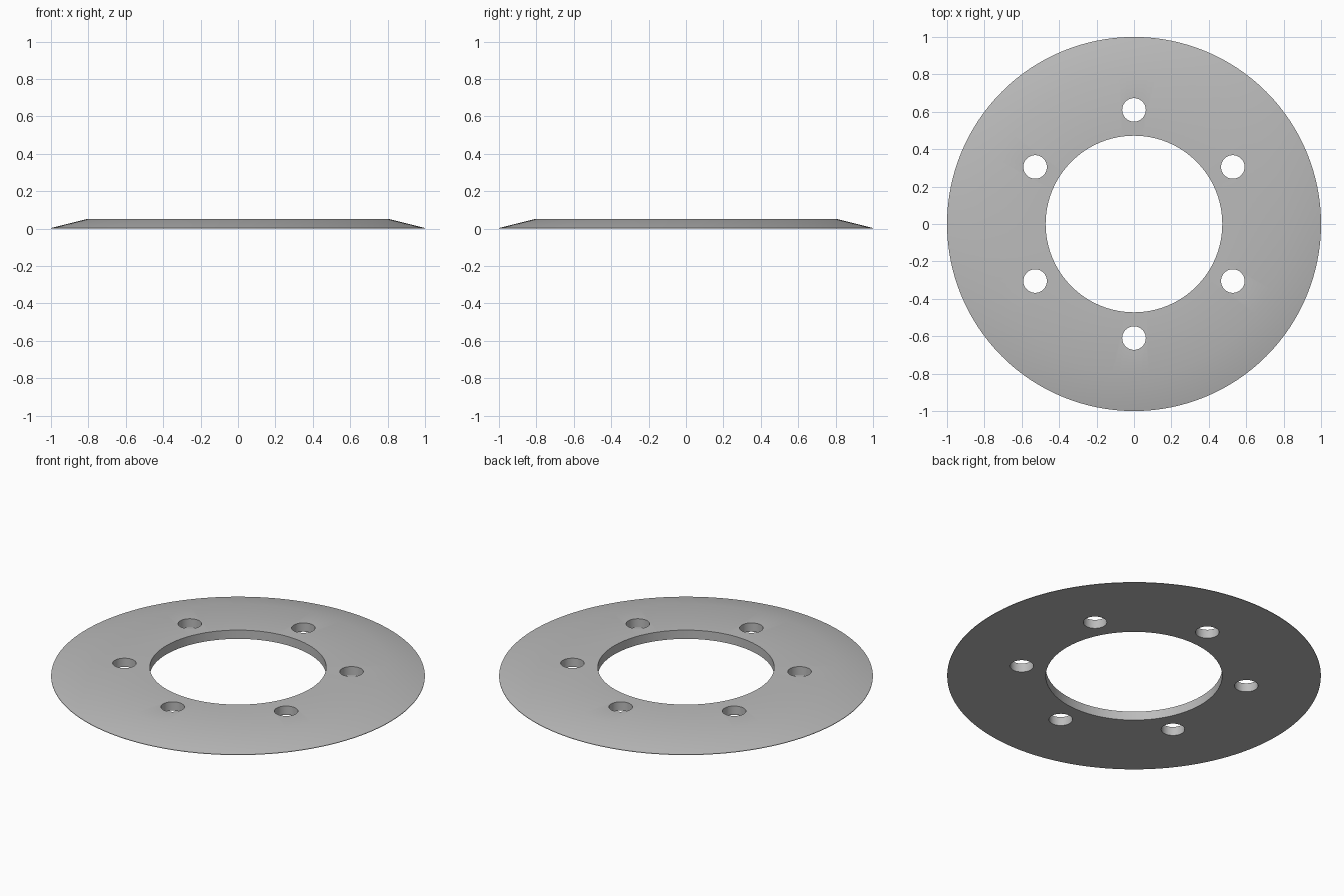
import bpy
import bmesh
from math import cos, sin, pi, radians

SEGMENTS = 128
HEIGHT = 0.052
HOLES = 6
HOLE_RING = 0.61
HOLE_RADIUS = 0.063

cube = bpy.data.objects.get("Cube")
if cube:
    bpy.data.objects.remove(cube, do_unlink=True)


def make_object(name, bm):
    bmesh.ops.recalc_face_normals(bm, faces=bm.faces)
    mesh = bpy.data.meshes.new(name)
    bm.to_mesh(mesh)
    bm.free()
    obj = bpy.data.objects.new(name, mesh)
    bpy.context.collection.objects.link(obj)
    return obj


# Single grey material
grey = bpy.data.materials.new("light grey")
grey.use_nodes = True
colour = (0.5, 0.5, 0.5, 1)
grey.diffuse_color = colour
grey.node_tree.nodes["Principled BSDF"].inputs["Base Color"].default_value = colour

# Ring: closed cross-section with a sloping outer bevel, swept round z
profile = [(0.472, 0), (1.0, 0), (1.0, 0.003), (0.805, HEIGHT), (0.472, HEIGHT)]
bm = bmesh.new()
rings = []
for i in range(SEGMENTS):
    a = 2 * pi * i / SEGMENTS
    rings.append([bm.verts.new((r * cos(a), r * sin(a), z)) for r, z in profile])
for i, ring in enumerate(rings):
    following = rings[(i + 1) % SEGMENTS]
    for j in range(len(profile)):
        k = (j + 1) % len(profile)
        bm.faces.new((ring[j], following[j], following[k], ring[k]))
flange = make_object("flange_ring", bm)
flange.data.materials.append(grey)

# Bolt holes: one cutter holding all the cylinders
bm = bmesh.new()
for i in range(HOLES):
    a = pi / 2 + 2 * pi * i / HOLES
    made = bmesh.ops.create_cone(bm, cap_ends=True, segments=48, radius1=HOLE_RADIUS,
                                 radius2=HOLE_RADIUS, depth=0.4)
    bmesh.ops.translate(bm, verts=made["verts"],
                        vec=(HOLE_RING * cos(a), HOLE_RING * sin(a), 0))
cutter = make_object("bolt_hole_cutter", bm)
cutter.data.materials.append(grey)
cutter.hide_render = True

# Cut the holes, then smooth the round surfaces
bpy.ops.object.select_all(action="DESELECT")
flange.select_set(True)
bpy.context.view_layer.objects.active = flange
cut = flange.modifiers.new("bolt_holes", "BOOLEAN")
cut.operation = "DIFFERENCE"
cut.solver = "EXACT"
cut.object = cutter
bpy.ops.object.modifier_apply(modifier=cut.name)
bpy.data.objects.remove(cutter, do_unlink=True)
bpy.ops.object.shade_smooth_by_angle(angle=radians(30))
